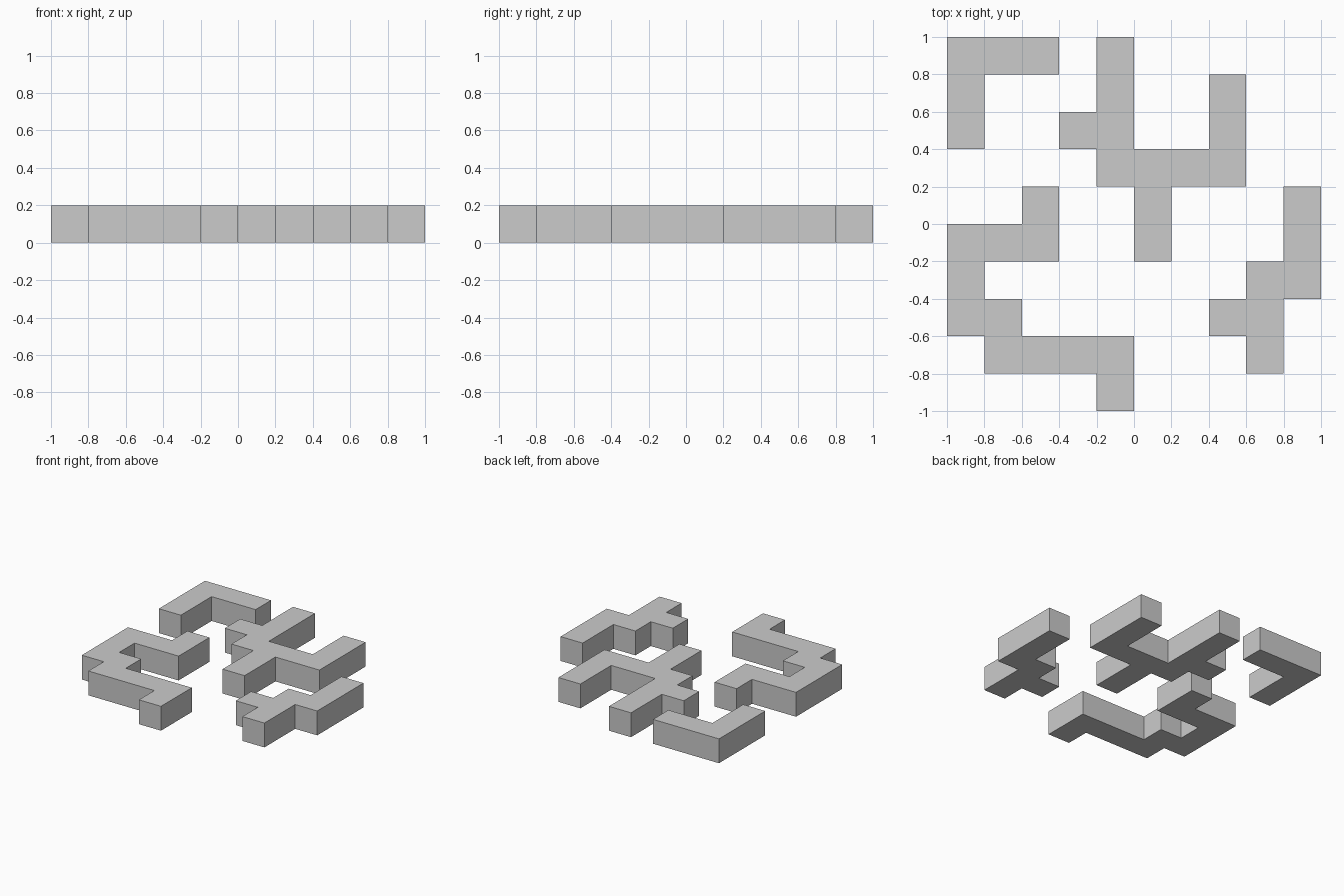
import bpy, bmesh

if "Cube" in bpy.data.objects:
    bpy.data.objects.remove(bpy.data.objects["Cube"])

CELL = 0.2  # grid unit, also the thickness of every piece


def block_piece(name, outline):
    """Extrude a right-angled outline (in grid units) up from the floor."""
    bm = bmesh.new()
    base = bm.faces.new([bm.verts.new((x * CELL, y * CELL, 0)) for x, y in outline])
    top = bmesh.ops.extrude_face_region(bm, geom=[base], use_keep_orig=True)
    bmesh.ops.translate(bm, vec=(0, 0, CELL),
                        verts=[v for v in top["geom"] if isinstance(v, bmesh.types.BMVert)])
    bmesh.ops.recalc_face_normals(bm, faces=bm.faces)
    mesh = bpy.data.meshes.new(name)
    bm.to_mesh(mesh)
    bm.free()
    obj = bpy.data.objects.new(name, mesh)
    bpy.context.collection.objects.link(obj)


# Corner piece, back left
block_piece("corner_piece", [(-5, 5), (-5, 2), (-4, 2), (-4, 4), (-2, 4), (-2, 5)])

# Branching piece, centre back
block_piece("branching_piece", [
    (-1, 5), (-1, 3), (-2, 3), (-2, 2), (-1, 2), (-1, 1), (0, 1), (0, -1), (1, -1),
    (1, 1), (3, 1), (3, 4), (2, 4), (2, 2), (0, 2), (0, 5)])

# Winding piece, front left
block_piece("winding_piece", [
    (-5, 0), (-5, -3), (-4, -3), (-4, -4), (-1, -4), (-1, -5), (0, -5), (0, -3),
    (-3, -3), (-3, -2), (-4, -2), (-4, -1), (-2, -1), (-2, 1), (-3, 1), (-3, 0)])

# Stepped piece, front right
block_piece("stepped_piece", [
    (4, 1), (4, -1), (3, -1), (3, -2), (2, -2), (2, -3), (3, -3), (3, -4),
    (4, -4), (4, -2), (5, -2), (5, 1)])
